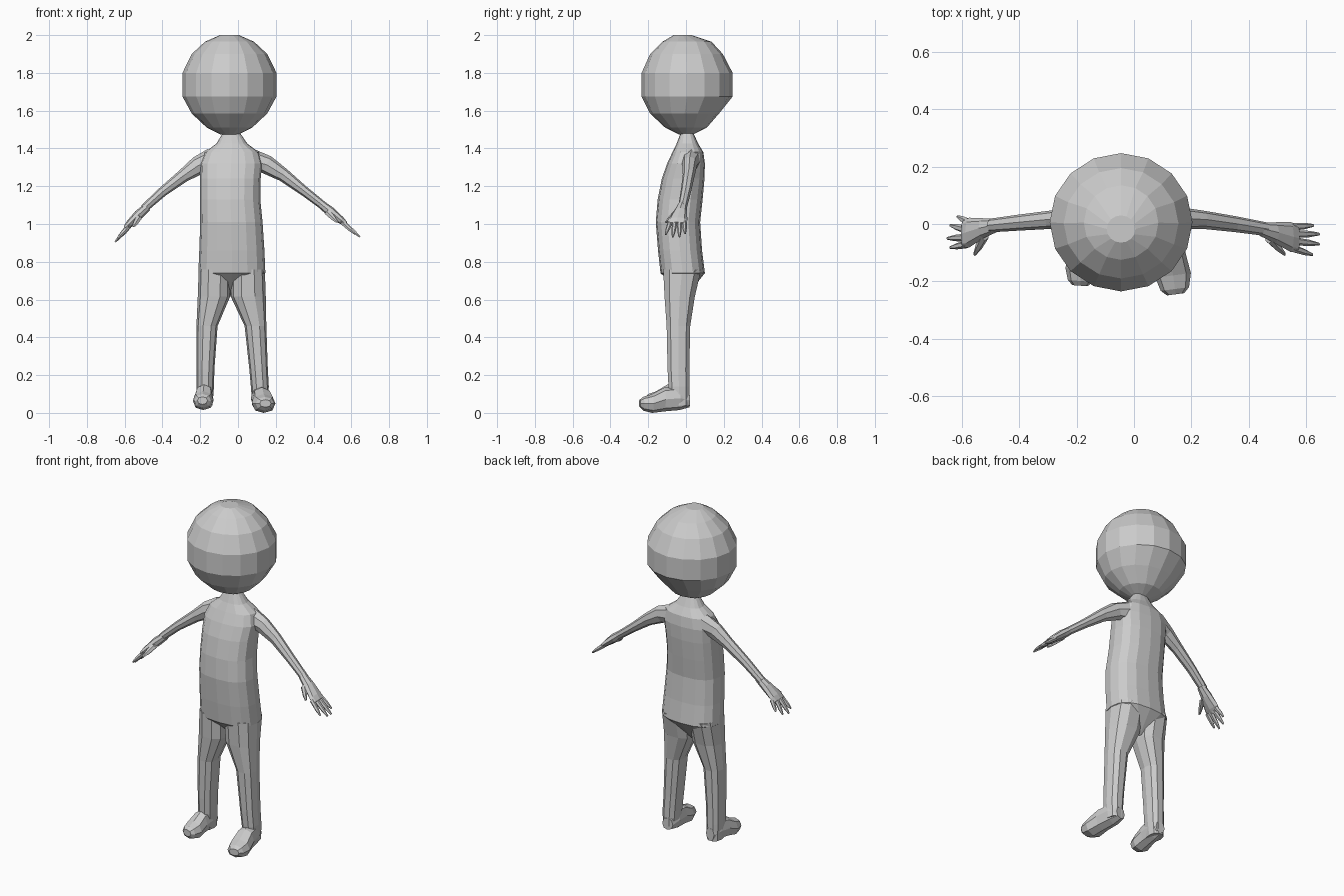
import bpy, bmesh
from math import cos, sin, pi
from mathutils import Vector as V

CX = -0.04  # body midline


def loft(name, rings, u, v, n, p=2.0, tip=None):
    """Skin superellipse rings (centre, half size along u, half size along v)."""
    bm = bmesh.new()
    u, v = V(u).normalized(), V(v).normalized()
    loops = []
    for c, a, b in rings:
        loop = []
        for i in range(n):
            t = 2 * pi * i / n
            s, k = sin(t), cos(t)
            k = (1 if k > 0 else -1) * abs(k) ** (2 / p)
            s = (1 if s > 0 else -1) * abs(s) ** (2 / p)
            loop.append(bm.verts.new(V(c) + u * a * k + v * b * s))
        loops.append(loop)
    for l0, l1 in zip(loops, loops[1:]):
        for i in range(n):
            j = (i + 1) % n
            bm.faces.new((l0[i], l0[j], l1[j], l1[i]))
    bm.faces.new(loops[-1])
    if tip:
        t = bm.verts.new(tip)
        for i in range(n):
            bm.faces.new((t, loops[0][(i + 1) % n], loops[0][i]))
    else:
        bm.faces.new(loops[0][::-1])
    bmesh.ops.recalc_face_normals(bm, faces=bm.faces)
    me = bpy.data.meshes.new(name)
    bm.to_mesh(me)
    bm.free()
    ob = bpy.data.objects.new(name, me)
    bpy.context.collection.objects.link(ob)
    return ob


def stack(rows):
    """Rows of z, x min, x max, y front, y back -> rings."""
    return [(((x0 + x1) / 2, (y0 + y1) / 2, z), (x1 - x0) / 2, (y1 - y0) / 2)
            for z, x0, x1, y0, y1 in rows]


X, Y, Z = (1, 0, 0), (0, 1, 0), (0, 0, 1)

# Head: faceted ball with a cut-away lower back
HX = -0.045
head = [(1.475, .05, -.04, .04), (1.51, .12, -.11, .11), (1.585, .20, -.19, .175),
        (1.675, .249, -.235, .247), (1.80, .249, -.235, .247), (1.90, .20, -.19, .195),
        (1.965, .13, -.125, .135), (2.0, .05, -.065, .03)]
loft("head", stack([(z, HX - r, HX + r, f, b) for z, r, f, b in head]), X, Y, 16)

# Torso with open hem; the underside slopes to the crotch
torso = [(.74, -.21, .145, -.135, .10), (.86, -.205, .14, -.148, .085),
         (1.01, -.20, .13, -.16, .075), (1.13, -.20, .118, -.15, .088),
         (1.24, -.20, .12, -.128, .098), (1.32, -.20, .128, -.10, .10),
         (1.38, -.175, .11, -.072, .092), (1.425, -.115, .05, -.05, .065),
         (1.49, -.075, .005, -.025, .035)]
loft("torso", stack(torso), X, Y, 16, 2.5, tip=(CX, 0, .615))

# Legs: z, outer x, inner x, front y, back y
legs = {
    "left": [(.76, -.208, -.04, -.125, .085), (.615, -.213, -.042, -.117, .05),
             (.46, -.22, -.108, -.105, .025), (.23, -.22, -.125, -.10, .02),
             (.14, -.22, -.127, -.095, .02), (.04, -.215, -.135, -.085, .02)],
    "right": [(.76, .142, -.04, -.125, .085), (.615, .147, -.038, -.117, .05),
              (.46, .15, .035, -.105, .025), (.23, .158, .06, -.10, .02),
              (.14, .163, .068, -.095, .02), (.04, .16, .075, -.085, .02)]}
for side, rows in legs.items():
    rows = [(z, min(a, b), max(a, b), f, k) for z, a, b, f, k in rows]
    loft(side + "_leg", stack(rows[::-1]), X, Y, 10, 2.4)

# Feet: length fraction, half width, bottom z, top z
foot = [(0, .03, .03, .10), (.2, .046, .015, .14), (.5, .05, .008, .135),
        (.75, .058, 0, .10), (.93, .046, .012, .085), (1, .028, .03, .07)]
for side, heel, toe, w, lift in (("left", (-.172, .018), (-.188, -.215), .95, .015),
                                 ("right", (.11, .018), (.145, -.245), 1.08, 0)):
    h, t = V(heel), V(toe)
    rings = []
    for f, hw, z0, z1 in foot:
        c = h.lerp(t, f)
        rings.append(((c.x, c.y, (z0 + z1) / 2 + lift), hw * w, (z1 - z0) / 2))
    d = t - h
    loft(side + "_foot", rings, (-d.y, d.x, 0), Z, 8, 2.3)


def limb(name, pts, n=8):
    """Tube through (point, half width along y, half thickness)."""
    d = V(pts[-1][0]) - V(pts[0][0])
    loft(name, pts, Y, d.cross(V(Y)), n)


# Arms and hands
arms = {
    "left": dict(
        arm=[((-.12, .03, 1.34), .055, .07), ((-.21, .02, 1.31), .04, .05),
             ((-.29, .015, 1.255), .032, .035), ((-.40, .005, 1.17), .028, .026),
             ((-.50, -.005, 1.08), .024, .022)],
        palm=[((-.48, -.005, 1.09), .024, .022), ((-.525, -.015, 1.05), .035, .026),
              ((-.575, -.03, 1.00), .052, .02), ((-.595, -.035, .98), .048, .013)],
        fingers=[((-.575, .005, .99), (-.615, .025, .935)), ((-.585, -.02, .985), (-.64, -.005, .912)),
                 ((-.585, -.047, .985), (-.65, -.05, .905)), ((-.58, -.07, .985), (-.64, -.082, .92)),
                 ((-.52, -.04, 1.04), (-.555, -.105, .985))]),
    "right": dict(
        arm=[((.04, .03, 1.34), .055, .07), ((.15, .02, 1.315), .04, .05),
             ((.24, .015, 1.26), .032, .036), ((.35, 0, 1.175), .028, .026),
             ((.46, -.018, 1.09), .024, .022)],
        palm=[((.44, -.018, 1.105), .024, .022), ((.49, -.03, 1.065), .036, .026),
              ((.545, -.045, 1.02), .052, .02), ((.57, -.05, 1.0), .048, .013)],
        fingers=[((.55, -.01, 1.01), (.625, -.005, .95)), ((.56, -.035, 1.005), (.645, -.035, .932)),
                 ((.56, -.06, 1.005), (.645, -.07, .932)), ((.55, -.083, 1.01), (.622, -.107, .945)),
                 ((.47, -.05, 1.065), (.525, -.105, 1.01))])}
for side, part in arms.items():
    limb(side + "_arm", part["arm"])
    limb(side + "_hand", part["palm"])
    for i, (a, b) in enumerate(part["fingers"]):
        a, b = V(a), V(b)
        r = .014 if i < 4 else .018
        name = f"{side}_finger_{i + 1}" if i < 4 else side + "_thumb"
        limb(name, [(a, r, r), (a.lerp(b, .6), r * .8, r * .8), (b, r * .35, r * .35)], 6)
